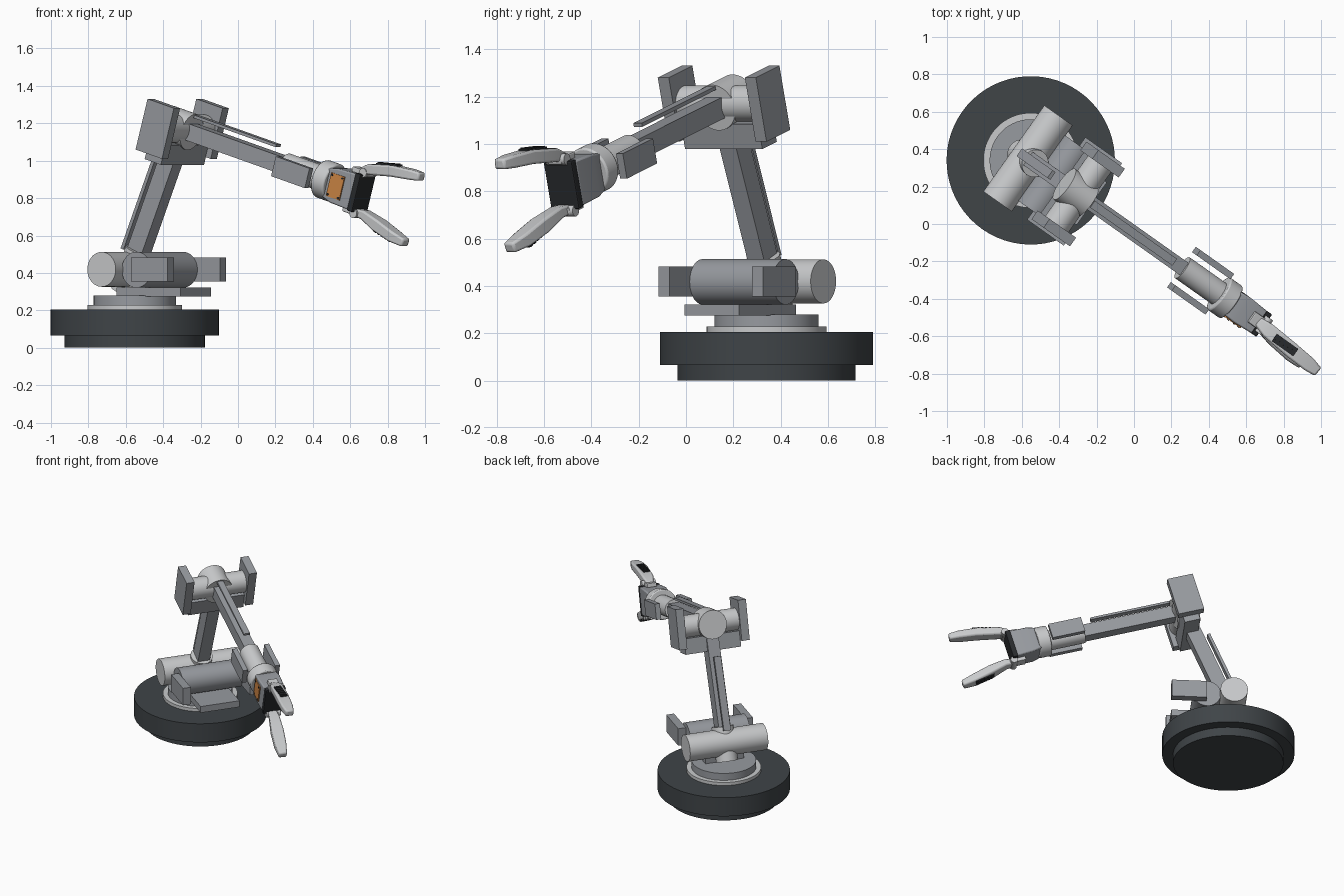
import bpy, bmesh, math
from mathutils import Matrix, Vector

if "Cube" in bpy.data.objects:
    bpy.data.objects.remove(bpy.data.objects["Cube"])


def material(name, rgb):
    m = bpy.data.materials.new(name)
    m.use_nodes = True
    m.diffuse_color = (*rgb, 1)
    m.node_tree.nodes["Principled BSDF"].inputs["Base Color"].default_value = (*rgb, 1)
    return m


LIGHT = material("light grey metal", (0.58, 0.59, 0.60))
GREY = material("mid grey metal", (0.31, 0.325, 0.35))
DARK = material("charcoal base", (0.05, 0.058, 0.064))
BLACK = material("black rubber", (0.022, 0.024, 0.027))
ORANGE = material("orange panel", (0.62, 0.24, 0.06))


def shift(x, y, z):
    return Matrix.Translation((x, y, z))


def pitch(deg):
    return Matrix.Rotation(math.radians(deg), 4, 'Y')


# Frames: arm heading, upper arm (along z) and forearm (along x)
BASE = shift(-0.552, 0.34, 0) @ Matrix.Rotation(math.radians(-35.3), 4, 'Z')
UPPER = BASE @ shift(-0.015, 0, 0.419) @ pitch(23.3)
FORE = BASE @ shift(0.311, 0, 1.171) @ pitch(16.2)
TURN = {'X': Matrix.Rotation(math.pi / 2, 4, 'Y'),
        'Y': Matrix.Rotation(math.pi / 2, 4, 'X'),
        'Z': Matrix.Identity(4)}


def finish(name, bm, mat, frame, bevel=0, smooth=False):
    bmesh.ops.recalc_face_normals(bm, faces=bm.faces)
    me = bpy.data.meshes.new(name)
    bm.to_mesh(me)
    bm.free()
    ob = bpy.data.objects.new(name, me)
    bpy.context.collection.objects.link(ob)
    me.materials.append(mat)
    ob.matrix_world = frame
    if bevel:
        mod = ob.modifiers.new("soft edges", 'BEVEL')
        mod.width = bevel
        mod.segments = 2
    if smooth:
        bpy.ops.object.select_all(action='DESELECT')
        ob.select_set(True)
        bpy.context.view_layer.objects.active = ob
        bpy.ops.object.shade_smooth_by_angle(angle=math.radians(35))
    return ob


def box(name, mat, frame, xs, ys, zs, bevel=0):
    """Box given by its ranges along the three axes of a frame."""
    bm = bmesh.new()
    bmesh.ops.create_cube(bm, size=1)
    for v in bm.verts:
        v.co = [a + (b - a) * (c + 0.5) for (a, b), c in zip((xs, ys, zs), v.co)]
    return finish(name, bm, mat, frame, bevel)


def cylinder(name, mat, frame, axis, centre, radius, length, bevel=0):
    bm = bmesh.new()
    bmesh.ops.create_cone(bm, cap_ends=True, segments=64, radius1=radius,
                          radius2=radius, depth=length,
                          matrix=shift(*centre) @ TURN[axis])
    return finish(name, bm, mat, frame, bevel, True)


def loft(name, mat, frame, sections, bevel=0.0):
    """Rectangular sections (x, y, z, width, height) joined along a path."""
    bm = bmesh.new()
    pts = [Vector(s[:3]) for s in sections]
    rings = []
    for i, (p, s) in enumerate(zip(pts, sections)):
        t = (pts[min(i + 1, len(pts) - 1)] - pts[max(i - 1, 0)]).normalized()
        side = Vector((0, 0, 1)).cross(t).normalized()
        up = t.cross(side)
        rings.append([bm.verts.new(p + side * a * s[3] / 2 + up * b * s[4] / 2)
                      for a, b in ((-1, -1), (1, -1), (1, 1), (-1, 1))])
    for r, q in zip(rings, rings[1:]):
        for k in range(4):
            bm.faces.new((r[k], r[(k + 1) % 4], q[(k + 1) % 4], q[k]))
    bm.faces.new(rings[0])
    bm.faces.new(rings[-1])
    return finish(name, bm, mat, frame, bevel, True)


# Base and turntable
for name, mat, r, lo, hi in (("base_foot", DARK, 0.376, 0, 0.066),
                             ("base_drum", DARK, 0.45, 0.065, 0.205),
                             ("turntable_ring", LIGHT, 0.254, 0.2, 0.228),
                             ("turntable_disc", GREY, 0.22, 0.22, 0.28)):
    cylinder(name, mat, BASE, 'Z', (0, 0, (lo + hi) / 2), r, hi - lo)
box("turret_plate", GREY, BASE, (-0.02, 0.40), (-0.14, 0.14), (0.275, 0.322))

# Shoulder joint and its motor
cylinder("shoulder_joint", LIGHT, BASE, 'Y', (-0.018, 0, 0.419), 0.093, 0.564)
cylinder("shoulder_hub", LIGHT, UPPER, 'Z', (0, 0, -0.01), 0.075, 0.24)
cylinder("shoulder_motor", GREY, BASE, 'Y', (0.163, 0, 0.417), 0.096, 0.43)

# Upper arm with its conduit
box("upper_arm", GREY, UPPER, (-0.05, 0.05), (-0.043, 0.043), (0, 0.82))
box("upper_arm_conduit", GREY, UPPER, (-0.1, -0.08), (-0.025, 0.025), (0.08, 0.59))

# Elbow joint
cylinder("elbow_joint", LIGHT, FORE, 'Y', (0, 0, 0), 0.076, 0.4)
cylinder("elbow_hub", LIGHT, FORE, 'X', (-0.015, 0, 0), 0.1, 0.16)
box("elbow_motor", GREY, FORE, (-0.055, 0.055), (-0.2, 0.2), (-0.185, -0.075))

# Forearm with its conduit and wrist barrel
box("forearm", GREY, FORE, (0, 0.75), (-0.04, 0.04), (-0.045, 0.045))
box("forearm_conduit", GREY, FORE, (0.07, 0.63), (-0.022, 0.022), (0.08, 0.096))
cylinder("wrist_barrel", LIGHT, FORE, 'X', (0.835, 0, 0), 0.068, 0.25)
cylinder("wrist_collar", LIGHT, FORE, 'X', (1.0, 0, 0), 0.105, 0.085, 0.008)

# Side housings, one on each side of each joint
for side, s in (("left", 1), ("right", -1)):
    for part, frame, xs, ys, zs in (
            ("shoulder", BASE, (0.167, 0.407), (0.214, 0.27), (0.355, 0.482)),
            ("elbow", FORE, (-0.09, 0.09), (0.197, 0.254), (-0.142, 0.14)),
            ("wrist", FORE, (0.72, 0.95), (0.098, 0.133), (-0.055, 0.055))):
        box(f"{part}_housing_{side}", GREY, frame, xs,
            sorted(s * y for y in ys), zs)

# Hand: tapered palm, rubber face, side panel with screws
loft("palm", GREY, FORE, [(1.03, 0, 0, 0.15, 0.16), (1.09, 0, 0, 0.16, 0.19),
                          (1.21, 0, 0, 0.145, 0.2)], 0.008)
box("palm_face", BLACK, FORE, (1.205, 1.24), (-0.073, 0.073), (-0.105, 0.105), 0.006)
box("side_panel", ORANGE, FORE, (1.06, 1.15), (-0.084, -0.075), (-0.065, 0.065))
for x in (1.07, 1.14):
    for z in (-0.054, 0.054):
        cylinder("panel_screw", BLACK, FORE, 'Y', (x, -0.085, z), 0.006, 0.006)

# Knuckles above and below the palm
for name, s in (("upper", 1), ("lower", -1)):
    cylinder(f"{name}_knuckle_pin", LIGHT, FORE, 'Y', (1.235, 0, 0.113 * s), 0.024, 0.1)
    box(f"{name}_knuckle_mount", LIGHT, FORE, (1.15, 1.26), (-0.035, 0.035),
        sorted((0.095 * s, 0.125 * s)), 0.006)

# Fingers
loft("upper_finger", LIGHT, BASE, [
    (1.49, 0, 0.945, 0.05, 0.035), (1.56, -0.008, 0.953, 0.08, 0.058),
    (1.72, -0.022, 0.945, 0.085, 0.06), (1.84, -0.03, 0.926, 0.078, 0.055),
    (1.905, -0.035, 0.914, 0.055, 0.045)], 0.01)
loft("lower_finger", LIGHT, BASE, [
    (1.42, 0, 0.735, 0.05, 0.035), (1.52, -0.01, 0.71, 0.07, 0.05),
    (1.62, -0.025, 0.655, 0.085, 0.065), (1.73, -0.04, 0.595, 0.08, 0.06),
    (1.81, -0.05, 0.56, 0.055, 0.045)], 0.01)

# Rubber grips on the outer side of the fingers
for name, x, y, z, tilt in (("upper_grip", 1.68, -0.02, 0.976, 4),
                            ("lower_grip", 1.66, -0.031, 0.603, 28)):
    frame = BASE @ shift(x, y, z) @ pitch(tilt)
    box(name, BLACK, frame, (-0.07, 0.07), (-0.024, 0.024), (-0.008, 0.008))
    for i in range(5):
        x0 = -0.06 + i * 0.026
        box(f"{name}_rib", BLACK, frame, (x0, x0 + 0.014), (-0.022, 0.022),
            (-0.012, 0.012))
